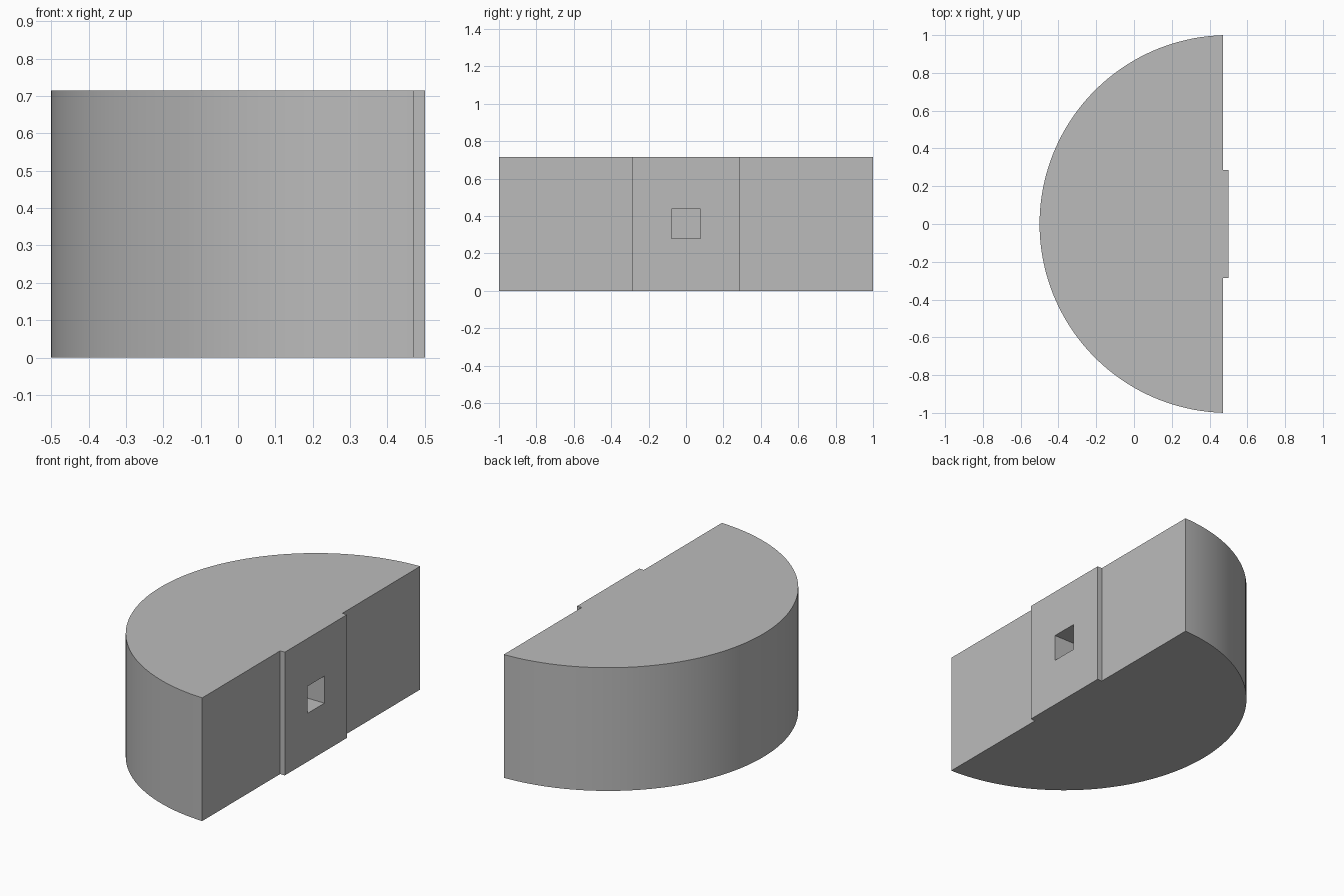
import bpy, bmesh, math
from mathutils import Matrix

cube = bpy.data.objects.get("Cube")
if cube:
    bpy.data.objects.remove(cube, do_unlink=True)

HEIGHT = 0.715
FLAT_X, TAB_X, TAB_HALF = 0.47, 0.5, 0.285
HOLE, HOLE_Z, HOLE_DEPTH = 0.157, 0.359, 0.4
SEGMENTS = 80

grey = bpy.data.materials.new("plain grey")
grey.use_nodes = True
grey.diffuse_color = (0.5, 0.5, 0.5, 1)
grey.node_tree.nodes["Principled BSDF"].inputs["Base Color"].default_value = grey.diffuse_color


def make_object(name, bm):
    bmesh.ops.recalc_face_normals(bm, faces=bm.faces[:])
    mesh = bpy.data.meshes.new(name)
    bm.to_mesh(mesh)
    bm.free()
    mesh.materials.append(grey)
    obj = bpy.data.objects.new(name, mesh)
    bpy.context.collection.objects.link(obj)
    return obj


# Outline: round back of radius one, then the raised tab on the flat side
limit = math.acos(0.5 - FLAT_X)
outline = []
for i in range(SEGMENTS + 1):
    a = limit * (2 * i / SEGMENTS - 1)
    outline.append((0.5 - math.cos(a), math.sin(a)))
outline += [(FLAT_X, TAB_HALF), (TAB_X, TAB_HALF), (TAB_X, -TAB_HALF), (FLAT_X, -TAB_HALF)]

# Half-round block
bm = bmesh.new()
base = bm.faces.new([bm.verts.new((x, y, 0)) for x, y in outline])
top = bmesh.ops.extrude_face_region(bm, geom=[base])["geom"]
bmesh.ops.translate(bm, verts=[v for v in top if isinstance(v, bmesh.types.BMVert)],
                    vec=(0, 0, HEIGHT))
block = make_object("half_round_block", bm)

# Square socket in the tab
bm = bmesh.new()
bmesh.ops.create_cube(bm, size=1, matrix=Matrix.Translation((TAB_X, 0, HOLE_Z))
                      @ Matrix.Diagonal((2 * HOLE_DEPTH, HOLE, HOLE, 1)))
cutter = make_object("socket_cutter", bm)
cutter.hide_render = True
cutter.hide_set(True)

cut = block.modifiers.new("socket", 'BOOLEAN')
cut.operation = 'DIFFERENCE'
cut.solver = 'EXACT'
cut.object = cutter

# Apply the cut, then smooth the round wall only
bpy.ops.object.select_all(action='DESELECT')
block.select_set(True)
bpy.context.view_layer.objects.active = block
bpy.ops.object.modifier_apply(modifier=cut.name)
bpy.data.objects.remove(cutter, do_unlink=True)
bpy.ops.object.shade_smooth_by_angle(angle=math.radians(30))
